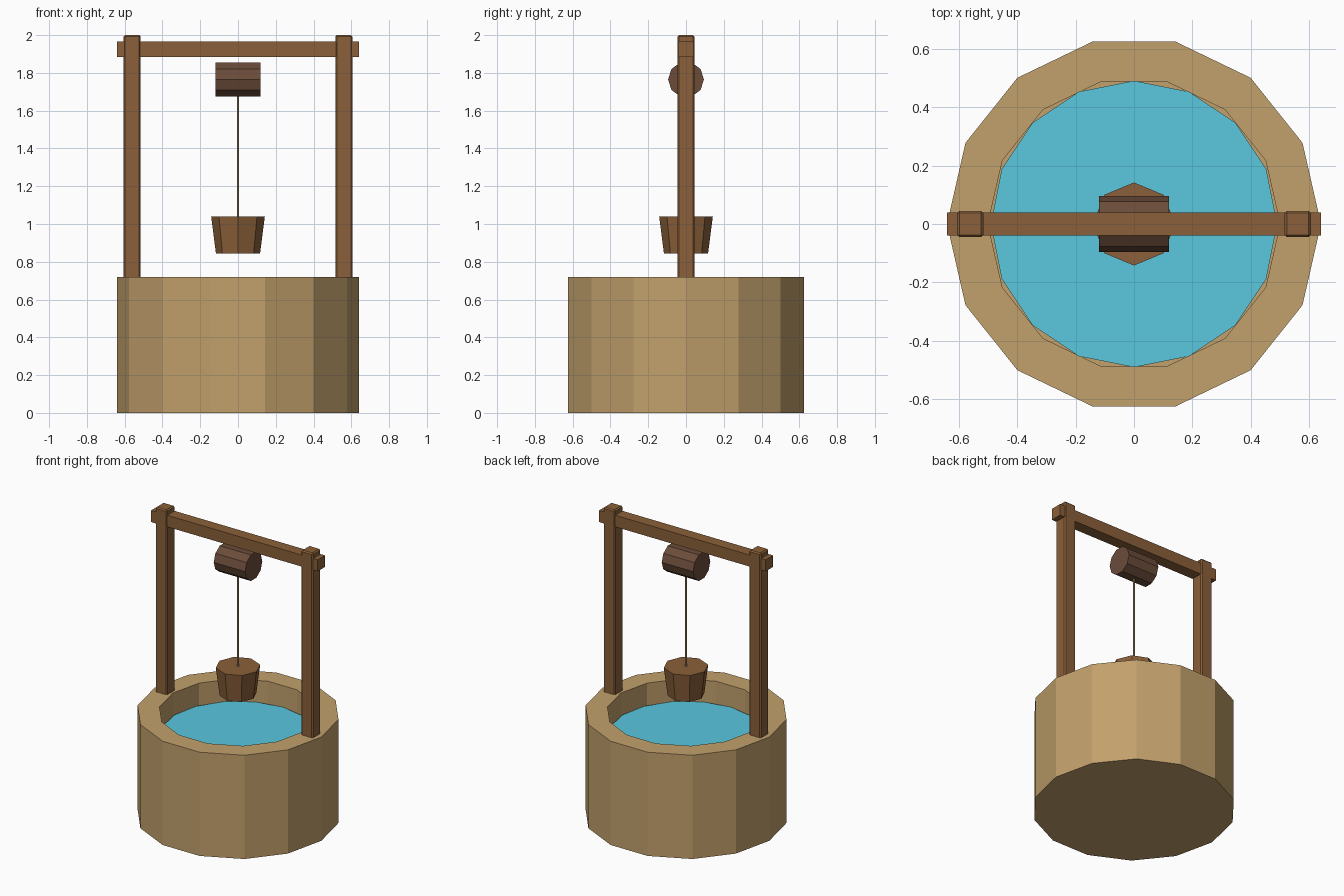
import bpy
import bmesh
from math import cos, sin, tau
from mathutils import Matrix

old = bpy.data.objects.get("Cube")
if old:
    bpy.data.objects.remove(old, do_unlink=True)


def material(name, rgb):
    mat = bpy.data.materials.new(name)
    mat.use_nodes = True
    color = (*rgb, 1.0)
    mat.diffuse_color = color
    mat.node_tree.nodes["Principled BSDF"].inputs["Base Color"].default_value = color
    return mat


stone = material("sandstone", (0.54, 0.355, 0.15))
wood = material("brown wood", (0.258, 0.117, 0.042))
dark_wood = material("dark wood", (0.147, 0.072, 0.042))
water_blue = material("water blue", (0.10, 0.58, 0.74))
rope_tan = material("rope tan", (0.50, 0.36, 0.18))


def finish(bm, name, mat):
    bmesh.ops.recalc_face_normals(bm, faces=bm.faces)
    mesh = bpy.data.meshes.new(name)
    bm.to_mesh(mesh)
    bm.free()
    mesh.materials.append(mat)
    obj = bpy.data.objects.new(name, mesh)
    bpy.context.collection.objects.link(obj)
    return obj


def lathe(name, profile, sides, mat, matrix=Matrix()):
    """Faceted solid: a ring for each (radius, z) pair, capped at both ends."""
    bm = bmesh.new()
    rings = []
    for r, z in profile:
        rings.append([bm.verts.new((r * cos(tau * i / sides), r * sin(tau * i / sides), z))
                      for i in range(sides)])
    for a, b in zip(rings, rings[1:]):
        for i in range(sides):
            j = (i + 1) % sides
            bm.faces.new((a[i], a[j], b[j], b[i]))
    bm.faces.new(rings[0])
    bm.faces.new(rings[-1])
    bm.transform(matrix)
    return finish(bm, name, mat)


def box(name, size, center, mat, bevel=0.0):
    bm = bmesh.new()
    bmesh.ops.create_cube(bm, size=1.0)
    bm.transform(Matrix.Translation(center) @ Matrix.Diagonal((*size, 1.0)))
    if bevel:
        bmesh.ops.bevel(bm, geom=bm.edges[:], offset=bevel, segments=1, affect='EDGES')
    return finish(bm, name, mat)


# Stone wall with a hollow shaft, and the water inside it
lathe("well_wall", [(0.64, 0), (0.64, 0.72), (0.5, 0.72), (0.5, 0.5)], 14, stone)
lathe("water", [(0.49, 0.52), (0.49, 0.57)], 16, water_blue)

# Frame: two bevelled posts and a crossbeam running through them
for side, x in (("left", 0.56), ("right", -0.56)):
    box(side + "_post", (0.09, 0.09, 1.3), (x, 0, 1.35), wood, bevel=0.008)
box("crossbeam", (1.28, 0.08, 0.08), (0, 0, 1.925), wood)

# Winding drum lies along x, with a corner of its outline facing the front
drum_turn = Matrix.Translation((0, 0, 1.765)) @ Matrix.Rotation(tau / 4, 4, 'Z') @ Matrix.Rotation(tau / 4, 4, 'X')
lathe("winding_drum", [(0.095, -0.12), (0.095, 0.12)], 10, dark_wood, drum_turn)

# Rope and tapered bucket
lathe("rope", [(0.006, 1.0), (0.006, 1.7)], 6, rope_tan)
lathe("bucket", [(0.117, 0.845), (0.142, 1.04)], 8, wood)
